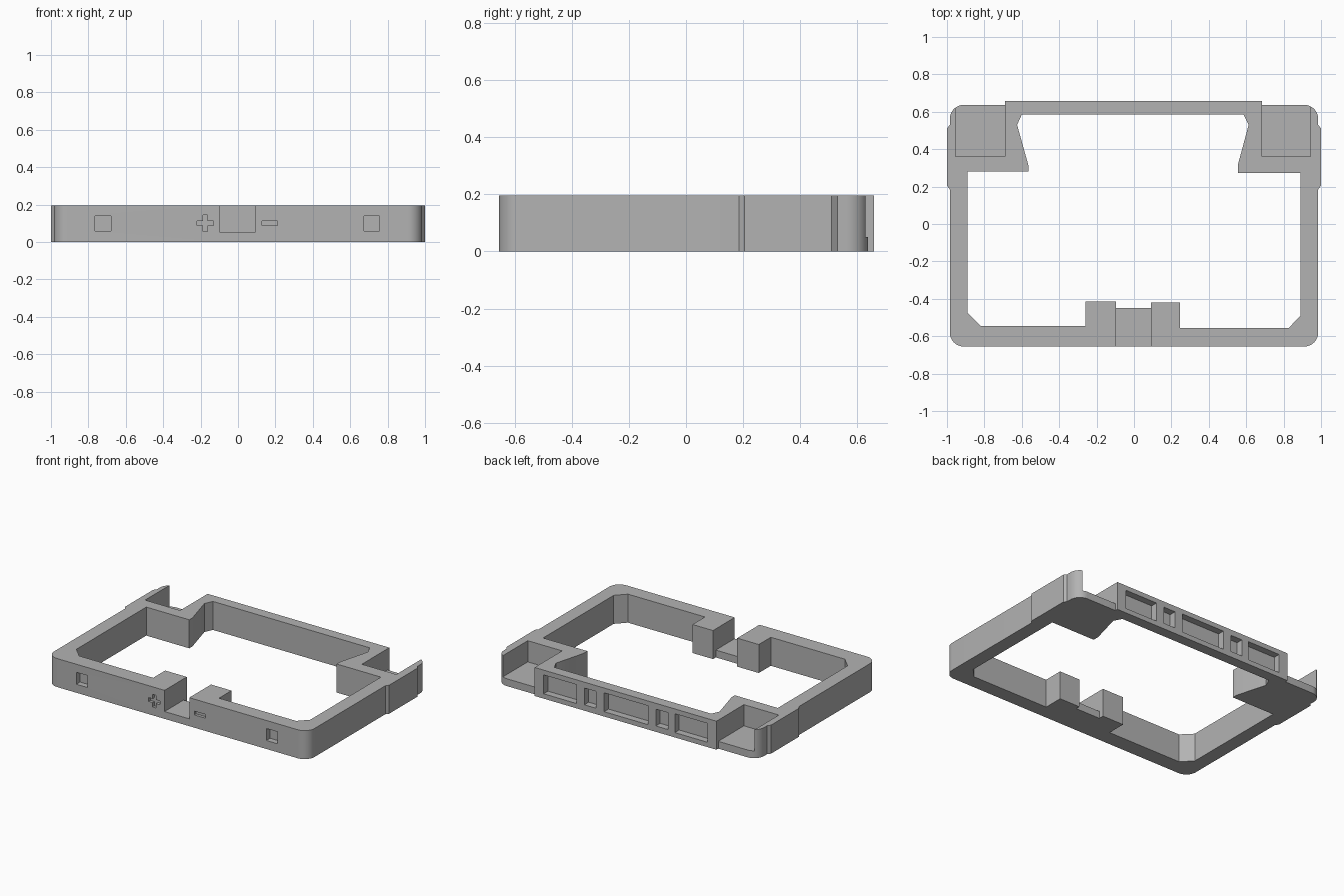
import bpy, bmesh, math

cube = bpy.data.objects.get("Cube")
if cube:
    bpy.data.objects.remove(cube, do_unlink=True)

HEIGHT = 0.195
FRONT, BACK, SIDE, RADIUS = -0.655, 0.637, 0.985, 0.075

grey = bpy.data.materials.new("plain grey")
grey.use_nodes = True
grey.diffuse_color = (0.45, 0.45, 0.45, 1)
grey.node_tree.nodes["Principled BSDF"].inputs["Base Color"].default_value = (0.45, 0.45, 0.45, 1)


def prism(name, points, low, high, along_y=False):
    """Extrude a flat outline along z, or an x-z outline along y."""
    bm = bmesh.new()
    verts = [bm.verts.new((a, low, b) if along_y else (a, b, low)) for a, b in points]
    face = bm.faces.new(verts)
    new = bmesh.ops.extrude_face_region(bm, geom=[face])["geom"]
    step = (0, high - low, 0) if along_y else (0, 0, high - low)
    bmesh.ops.translate(bm, vec=step, verts=[v for v in new if isinstance(v, bmesh.types.BMVert)])
    bmesh.ops.recalc_face_normals(bm, faces=bm.faces)
    mesh = bpy.data.meshes.new(name)
    bm.to_mesh(mesh)
    bm.free()
    mesh.materials.append(grey)
    obj = bpy.data.objects.new(name, mesh)
    bpy.context.collection.objects.link(obj)
    return obj


def rect(a0, a1, b0, b1):
    return [(a0, b0), (a1, b0), (a1, b1), (a0, b1)]


def arc(cx, cy, start, steps=10):
    angles = [math.radians(start + 90 * i / steps) for i in range(steps + 1)]
    return [(cx + RADIUS * math.cos(a), cy + RADIUS * math.sin(a)) for a in angles]


def cut(target, cutter):
    cutter.hide_render = True
    mod = target.modifiers.new("cut", 'BOOLEAN')
    mod.operation = 'DIFFERENCE'
    mod.solver = 'EXACT'
    mod.object = cutter
    bpy.context.view_layer.objects.active = target
    bpy.ops.object.modifier_apply(modifier=mod.name)
    bpy.data.objects.remove(cutter, do_unlink=True)


# Outer outline: rounded corners, thickened side grips and a raised back bar
grip = [(SIDE, 0.185), (1.0, 0.205), (1.0, 0.51), (SIDE, 0.53)]
outer = arc(SIDE - RADIUS, FRONT + RADIUS, 270)
outer += grip
outer += arc(SIDE - RADIUS, BACK - RADIUS, 0)
outer += [(0.685, BACK), (0.685, 0.657), (-0.69, 0.657), (-0.69, BACK)]
outer += arc(RADIUS - SIDE, BACK - RADIUS, 90)
outer += [(-x, y) for x, y in reversed(grip)]
outer += arc(RADIUS - SIDE, FRONT + RADIUS, 180)
frame = prism("frame", outer, 0, HEIGHT)

# Inner opening with back lugs, chamfered front corners and two front pegs
inner = [
    (-0.89, 0.28), (-0.565, 0.28), (-0.565, 0.315), (-0.625, 0.53), (-0.6, 0.585),
    (0.585, 0.585), (0.613, 0.53), (0.555, 0.315), (0.555, 0.273), (0.89, 0.273),
    (0.89, -0.49), (0.828, -0.555), (0.245, -0.555), (0.245, -0.42), (0.09, -0.42),
    (0.09, -0.45), (-0.097, -0.45), (-0.097, -0.415), (-0.26, -0.415),
    (-0.26, -0.545), (-0.82, -0.545), (-0.89, -0.475),
]
cut(frame, prism("opening_cutter", inner, -0.1, 0.3))

# Corner pockets, open at the top and back
for x0, x1 in ((-0.955, -0.69), (0.685, 0.945)):
    cut(frame, prism("pocket_cutter", rect(x0, x1, 0.36, 0.75), 0.05, 0.3))

# Notch between the front pegs
cut(frame, prism("notch_cutter", rect(-0.097, 0.09, -0.75, -0.3), 0.05, 0.3))

# Recesses in the back bar
for x0, x1, z0, z1 in ((-0.623, -0.375, 0.033, 0.162), (-0.322, -0.232, 0.04, 0.155),
                       (-0.172, 0.159, 0.033, 0.162), (0.219, 0.309, 0.04, 0.155),
                       (0.369, 0.617, 0.033, 0.162)):
    cut(frame, prism("recess_cutter", rect(x0, x1, z0, z1), 0.61, 0.7, True))

# Square sockets in the front
for x in (-0.722, 0.715):
    cut(frame, prism("socket_cutter", rect(x - 0.042, x + 0.042, 0.058, 0.14), -0.7, -0.615, True))

# Shallow cross and bar grooves beside the notch
w, r = 0.013, 0.043
cross = [(w, w), (w, r), (-w, r), (-w, w), (-r, w), (-r, -w),
         (-w, -w), (-w, -r), (w, -r), (w, -w), (r, -w), (r, w)]
cross = [(x - 0.175, z + 0.1) for x, z in cross]
cut(frame, prism("cross_cutter", cross, -0.7, -0.635, True))
cut(frame, prism("bar_cutter", rect(0.128, 0.212, 0.087, 0.113), -0.7, -0.635, True))

# Smooth the round corners only
bpy.ops.object.select_all(action='DESELECT')
frame.select_set(True)
bpy.context.view_layer.objects.active = frame
bpy.ops.object.shade_smooth_by_angle(angle=math.radians(25))
